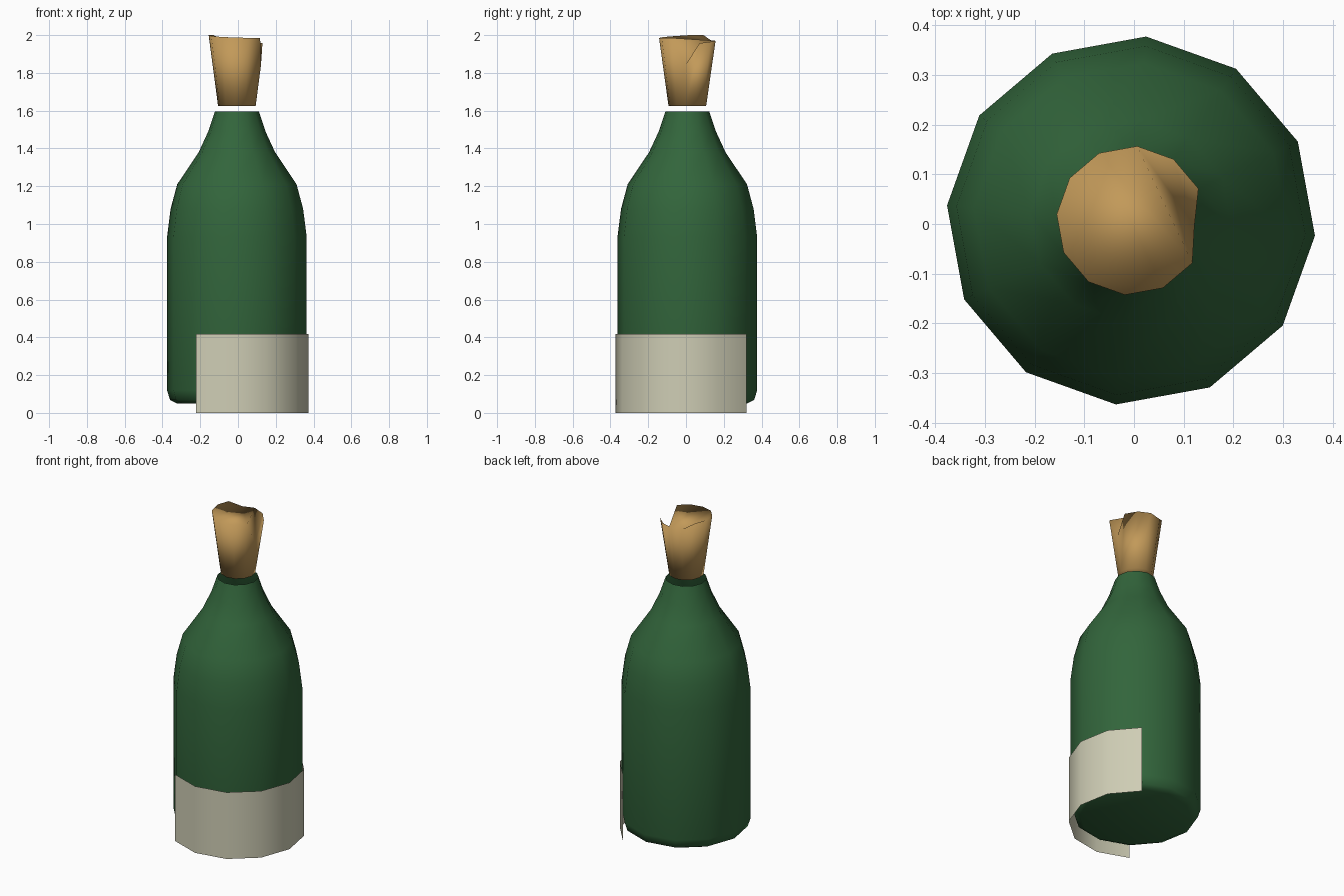
import bpy, bmesh, math

if "Cube" in bpy.data.objects:
    bpy.data.objects.remove(bpy.data.objects["Cube"])

CX, CY = -0.006, 0.007      # shared axis of all parts
START = -4.7                # angle of the first of 12 corners
SIDES = 12


def material(name, rgb):
    m = bpy.data.materials.new(name)
    m.diffuse_color = (*rgb, 1)
    m.use_nodes = True
    m.node_tree.nodes["Principled BSDF"].inputs["Base Color"].default_value = m.diffuse_color
    return m


def corner(i, r, z):
    a = math.radians(START + 30 * i)
    return (CX + r * math.cos(a), CY + r * math.sin(a), z)


def skin(bm, rings, closed=True):
    """Join neighbouring rings of verts with quads."""
    for lo, hi in zip(rings, rings[1:]):
        n = len(lo)
        for i in range(n if closed else n - 1):
            j = (i + 1) % n
            bm.faces.new((lo[i], lo[j], hi[j], hi[i]))


def finish(bm, name, mat):
    for f in bm.faces:
        f.smooth = True
    me = bpy.data.meshes.new(name)
    bm.to_mesh(me)
    bm.free()
    me.materials.append(mat)
    ob = bpy.data.objects.new(name, me)
    bpy.context.collection.objects.link(ob)
    return ob


green = material("bottle green", (0.032, 0.130, 0.044))
paper = material("label beige", (0.62, 0.61, 0.46))
tan = material("stopper tan", (0.54, 0.32, 0.10))

# Bottle: open-necked turned shell
profile = [(0.318, 0.05), (0.355, 0.068), (0.371, 0.12), (0.371, 0.93),
           (0.352, 1.08), (0.317, 1.21), (0.203, 1.38), (0.152, 1.49),
           (0.117, 1.595)]
bm = bmesh.new()
rings = [[bm.verts.new(corner(i, r, z)) for i in range(SIDES)] for r, z in profile]
skin(bm, rings)
bm.faces.new(rings[0][::-1])
finish(bm, "bottle", green)

# Label: thin sheet around half of the body
bm = bmesh.new()
rings = [[bm.verts.new(corner(i, 0.381, z)) for i in range(-4, 3)] for z in (0.0, 0.417)]
skin(bm, rings, closed=False)
finish(bm, "label", paper)

# Stopper: flared plug with uneven rim and one deep notch (corner 0)
rim = [1.84, 1.957, 1.965, 1.97, 1.965, 2.0, 2.0, 1.995, 1.99, 1.985, 1.985, 1.985]
bm = bmesh.new()
low = [bm.verts.new(corner(i, 0.1, 1.625)) for i in range(SIDES)]
top = [bm.verts.new(corner(i, 0.15 if i else 0.128, z)) for i, z in enumerate(rim)]
skin(bm, [low, top])
bm.faces.new(low[::-1])
for a, b in ((1, 2), (2, 3), (3, 11)):      # folds falling into the notch
    bm.faces.new((top[0], top[a], top[b]))
bm.faces.new(top[3:])
finish(bm, "stopper", tan)
